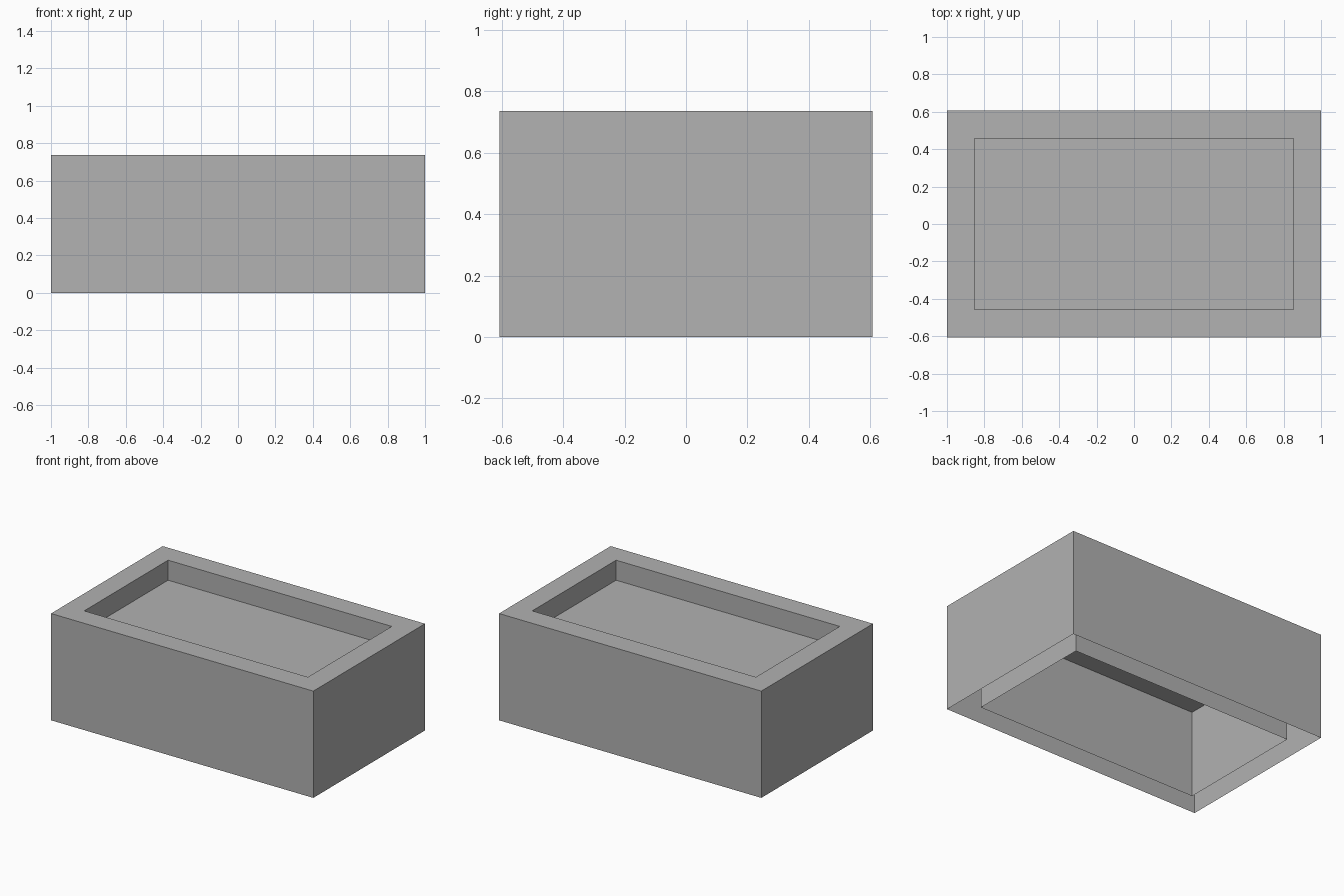
import bpy
import bmesh

cube = bpy.data.objects.get("Cube")
if cube:
    bpy.data.objects.remove(cube, do_unlink=True)

# Overall sizes
OUTER = (1.0, 0.608)
INNER = (0.853, 0.457)
HEIGHT = 0.736
FLOOR_Z = 0.598

grey = bpy.data.materials.new("mid_grey")
grey.use_nodes = True
colour = (0.445, 0.445, 0.445, 1)
grey.diffuse_color = colour
grey.node_tree.nodes["Principled BSDF"].inputs["Base Color"].default_value = colour


def ring(bm, half, z):
    """Four corners of a rectangle, counter-clockwise from above."""
    corners = ((-1, -1), (1, -1), (1, 1), (-1, 1))
    return [bm.verts.new((sx * half[0], sy * half[1], z)) for sx, sy in corners]


def bridge(bm, a, b):
    """Join two rectangles with four flat faces."""
    for i in range(4):
        j = (i + 1) % 4
        bm.faces.new((a[i], a[j], b[j], b[i]))


def finish(bm, name):
    mesh = bpy.data.meshes.new(name)
    bm.to_mesh(mesh)
    bm.free()
    mesh.materials.append(grey)
    obj = bpy.data.objects.new(name, mesh)
    bpy.context.collection.objects.link(obj)


# Hollow casing: outer walls, top rim and inner walls, open underneath
bm = bmesh.new()
section = [(OUTER, 0), (OUTER, HEIGHT), (INNER, HEIGHT), (INNER, 0)]
rings = [ring(bm, half, z) for half, z in section]
for lower, upper in zip(rings, rings[1:]):
    bridge(bm, lower, upper)
finish(bm, "casing")

# Sunken panel closing the opening below the rim
bm = bmesh.new()
bm.faces.new(ring(bm, INNER, FLOOR_Z))
finish(bm, "recessed_panel")
